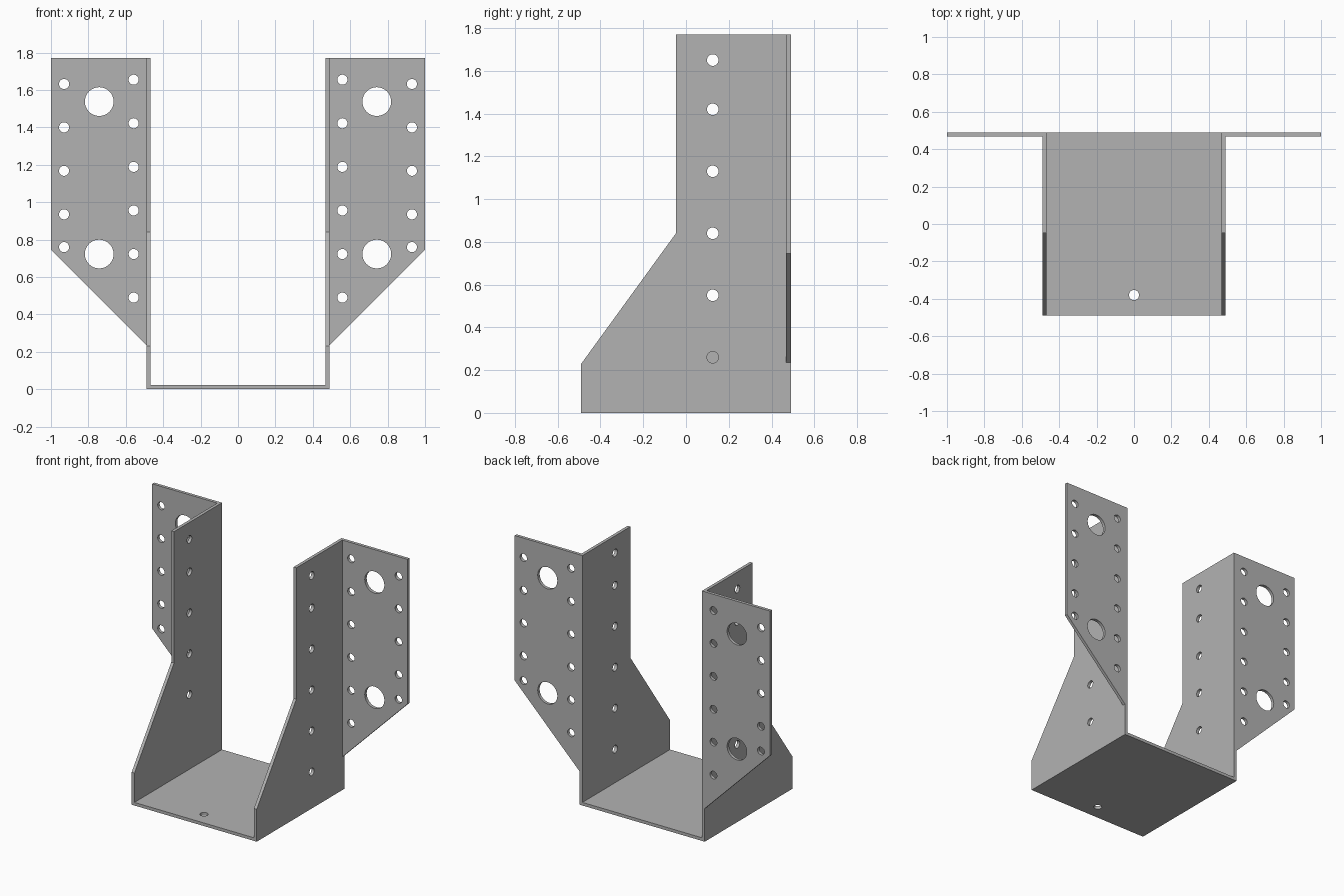
import bpy
import bmesh
import math
from mathutils import Vector

cube = bpy.data.objects.get("Cube")
if cube:
    bpy.data.objects.remove(cube, do_unlink=True)

T = 0.022       # sheet thickness
HALF = 0.49     # half width and depth of the seat
TOP = 1.77
NAIL = 0.027    # nail hole radius
BOLT = 0.077    # bolt hole radius

steel = bpy.data.materials.new("galvanised_grey")
steel.use_nodes = True
grey = (0.45, 0.45, 0.45, 1)
steel.diffuse_color = grey
steel.node_tree.nodes["Principled BSDF"].inputs["Base Color"].default_value = grey


def circle(u, v, r, n=32):
    return [(u + r * math.cos(2 * math.pi * i / n),
             v + r * math.sin(2 * math.pi * i / n)) for i in range(n)]


def plate(name, outline, holes, place, push):
    """Fill a flat outline around its round holes, then thicken it along push."""
    bm = bmesh.new()
    edges = []
    for loop in [outline] + [circle(*h) for h in holes]:
        verts = [bm.verts.new(place(u, v)) for u, v in loop]
        edges += [bm.edges.new((a, b)) for a, b in zip(verts, verts[1:] + verts[:1])]
    push = Vector(push)
    bmesh.ops.triangle_fill(bm, edges=edges, use_beauty=True, normal=push.normalized())
    extruded = bmesh.ops.extrude_face_region(bm, geom=bm.faces[:], use_keep_orig=True)
    moved = [g for g in extruded["geom"] if isinstance(g, bmesh.types.BMVert)]
    bmesh.ops.translate(bm, verts=moved, vec=push)
    bmesh.ops.recalc_face_normals(bm, faces=bm.faces[:])
    mesh = bpy.data.meshes.new(name)
    bm.to_mesh(mesh)
    bm.free()
    mesh.materials.append(steel)
    ob = bpy.data.objects.new(name, mesh)
    bpy.context.collection.objects.link(ob)
    bpy.ops.object.select_all(action='DESELECT')
    ob.select_set(True)
    bpy.context.view_layer.objects.active = ob
    bpy.ops.object.shade_smooth_by_angle(angle=math.radians(30))
    return ob


# Seat with one nail hole near the front
inner = HALF - T
plate("seat", [(-inner, -HALF), (inner, -HALF), (inner, HALF), (-inner, HALF)],
      [(0, -0.38, NAIL)], lambda u, v: (u, v, 0), (0, 0, T))

# Outlines of the side wall (y, z) and the nailing flange (x, z)
wall = [(-HALF, 0), (HALF, 0), (HALF, TOP), (-0.047, TOP), (-0.047, 0.84), (-HALF, 0.23)]
flange = [(HALF, 0.235), (1, 0.745), (1, TOP), (HALF, TOP)]

wall_holes = [(0.125, z, NAIL) for z in (1.65, 1.42, 1.13, 0.84, 0.55, 0.26)]
flange_holes = [(0.558, 0.49 + 0.233 * i, NAIL) for i in range(6)]
flange_holes += [(0.93, z, NAIL) for z in (0.76, 0.935, 1.168, 1.4, 1.632)]
flange_holes += [(0.742, z, BOLT) for z in (0.723, 1.538)]

for side, s in (("left", 1), ("right", -1)):
    # The right wall has no lowest nail hole
    holes = wall_holes if s > 0 else wall_holes[:-1]
    plate(side + "_wall", wall, holes, lambda u, v: (s * inner, u, v), (s * T, 0, 0))
    plate(side + "_flange", flange, flange_holes,
          lambda u, v: (s * u, HALF - T, v), (0, T, 0))
